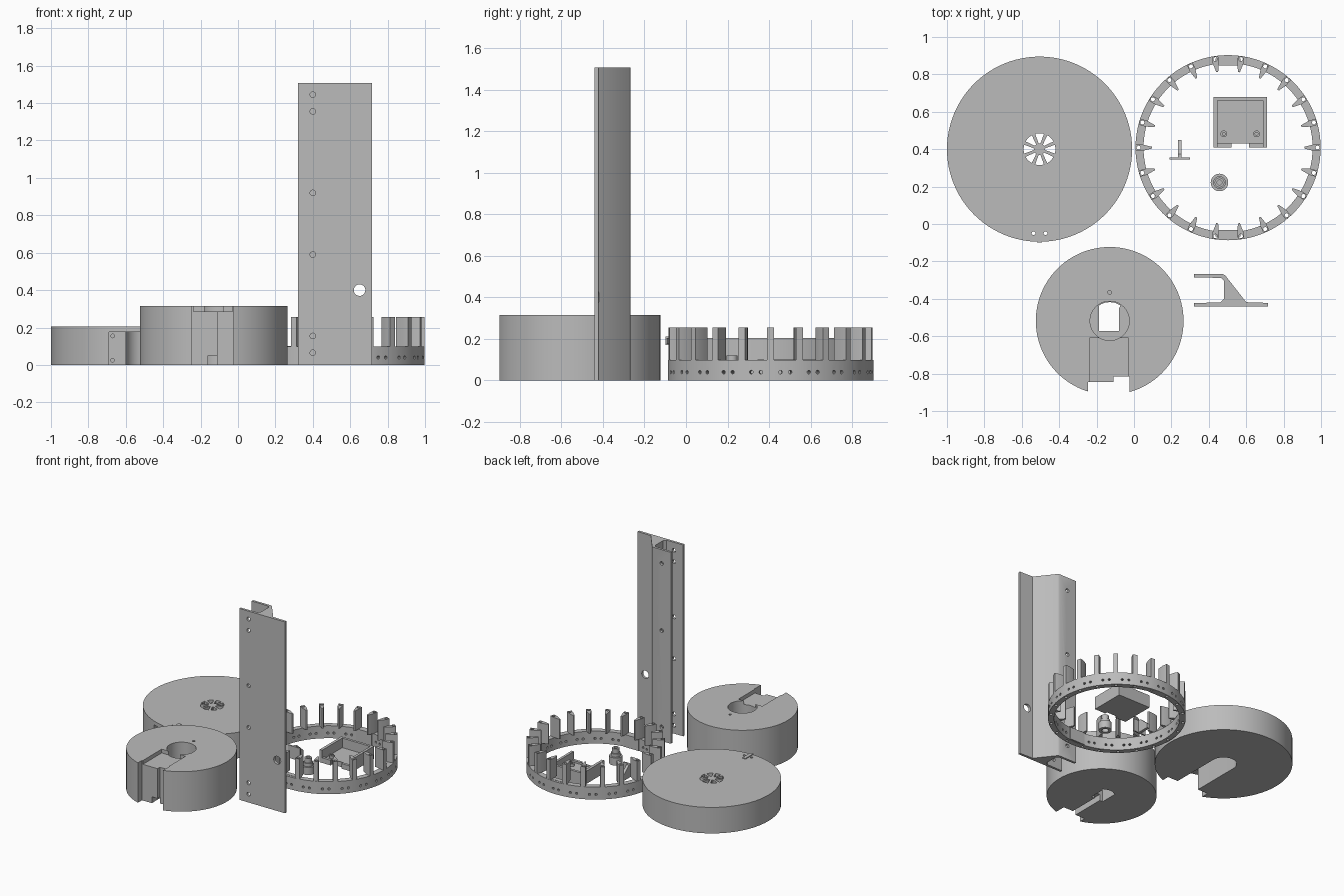
import bpy, bmesh, math
from mathutils import Matrix, Vector

if "Cube" in bpy.data.objects:
    bpy.data.objects.remove(bpy.data.objects["Cube"])

grey = bpy.data.materials.new("plain_grey")
grey.diffuse_color = (0.5, 0.5, 0.5, 1)
grey.use_nodes = True
grey.node_tree.nodes["Principled BSDF"].inputs["Base Color"].default_value = grey.diffuse_color


def finish(name, bm):
    bmesh.ops.recalc_face_normals(bm, faces=bm.faces)
    me = bpy.data.meshes.new(name)
    bm.to_mesh(me)
    bm.free()
    ob = bpy.data.objects.new(name, me)
    bpy.context.collection.objects.link(ob)
    me.materials.append(grey)
    return ob


def prism(name, pts, z0, z1):
    bm = bmesh.new()
    lo = [bm.verts.new((x, y, z0)) for x, y in pts]
    hi = [bm.verts.new((x, y, z1)) for x, y in pts]
    bm.faces.new(lo)
    bm.faces.new(hi)
    n = len(pts)
    for i in range(n):
        j = (i + 1) % n
        bm.faces.new((lo[i], lo[j], hi[j], hi[i]))
    return finish(name, bm)


def box(name, x0, x1, y0, y1, z0, z1):
    return prism(name, [(x0, y0), (x1, y0), (x1, y1), (x0, y1)], z0, z1)


def arc(cx, cy, r, a0, a1, n):
    return [(cx + r * math.cos(a0 + (a1 - a0) * i / n),
             cy + r * math.sin(a0 + (a1 - a0) * i / n)) for i in range(n + 1)]


def disc(name, cx, cy, r, z0, z1, n=24):
    return prism(name, arc(cx, cy, r, 0, math.tau, n)[:-1], z0, z1)


def rod(center, direction, r, length, n=14):
    # cylinder along any direction, used for drilling
    bm = bmesh.new()
    m = Matrix.Translation(center) @ Vector(direction).to_track_quat('Z', 'Y').to_matrix().to_4x4()
    bmesh.ops.create_cone(bm, cap_ends=True, segments=n, radius1=r, radius2=r, depth=length, matrix=m)
    return finish("drill", bm)


def cut(ob, cutters):
    # joins separate cutters into one, subtracts it and removes it
    bm = bmesh.new()
    for c in cutters:
        bm.from_mesh(c.data)
        bpy.data.objects.remove(c)
    tool = finish("cutter", bm)
    mod = ob.modifiers.new("cut", 'BOOLEAN')
    mod.operation, mod.solver, mod.object = 'DIFFERENCE', 'EXACT', tool
    bpy.context.view_layer.objects.active = ob
    bpy.ops.object.modifier_apply(modifier=mod.name)
    bpy.data.objects.remove(tool)


# Wide lid with a stepped slot underneath and a petal vent
LX, LY = -0.505, 0.40
lid = disc("wide_lid", LX, LY, 0.495, 0, 0.205, 96)
cut(lid, [box("c", -0.69, -0.32, -0.2, 0.0, -0.1, 0.175)])
slot = [(LX - 0.095, -0.05)] + arc(LX, LY, 0.095, math.pi, 0, 20) + [(LX + 0.095, -0.05)]
cut(lid, [prism("c", slot, -0.1, 0.18)])
petals = []
for k in range(8):
    a = k * math.tau / 8
    petals.append(prism("c", arc(LX, LY, 0.085, a - 0.28, a + 0.28, 6)
                        + arc(LX, LY, 0.03, a + 0.15, a - 0.15, 2), 0.1, 0.3))
cut(lid, petals)
cut(lid, [rod((x, 0, z), (0, 1, 0), 0.01, 0.08) for x in (-0.67, -0.34) for z in (0.025, 0.155)]
    + [rod((LX + s * 0.032, -0.05, 0.2), (0, 0, 1), 0.01, 0.2) for s in (-1, 1)])
box("lid_latch", LX - 0.014, LX + 0.014, -0.098, 0, 0.17, 0.211)

# Tall drum with front notch, top pocket and centre well
DX, DY = -0.13, -0.518
drum = disc("tall_drum", DX, DY, 0.395, 0, 0.315, 96)
cut(drum, [prism("c", [(-0.245, -1), (-0.025, -1), (-0.025, -0.815), (-0.11, -0.815),
                       (-0.11, -0.845), (-0.245, -0.845)], -0.1, 0.5)])
cut(drum, [box("c", -0.238, -0.03, -0.9, -0.61, 0.285, 0.5)])
cut(drum, [disc("c", DX, DY, 0.105, 0.16, 0.5, 40)])
opening = [(-0.187, -0.573), (-0.08, -0.573), (-0.08, -0.45)] \
    + arc(DX, DY, 0.1, math.radians(55), math.radians(125), 10) + [(-0.187, -0.45)]
cut(drum, [prism("c", opening, -0.1, 0.25)])
cut(drum, [box("c", -0.16, -0.11, -1, -0.55, -0.1, 0.05)])
cut(drum, [rod((DX, y, 0.3), (0, 0, 1), 0.01, 0.1) for y in (-0.365, -0.59)])

# Upright column: front plate, sloping web and rear flange in one profile
column = prism("upright_column", [
    (0.32, -0.44), (0.717, -0.44), (0.717, -0.422), (0.60, -0.418), (0.487, -0.274),
    (0.475, -0.268), (0.32, -0.268), (0.32, -0.286), (0.465, -0.288), (0.48, -0.303),
    (0.48, -0.40), (0.462, -0.42), (0.32, -0.422)], 0, 1.508)
cut(column, [rod((0.40, -0.44, z), (0, 1, 0), 0.015, 0.1)
             for z in (0.065, 0.155, 0.59, 0.92, 1.355, 1.445)]
    + [rod((0.40, -0.27, z), (0, 1, 0), 0.015, 0.1) for z in (0.11, 0.87, 1.40)]
    + [rod((0.65, -0.44, 0.40), (0, 1, 0), 0.031, 0.2, 24)])

# Low ring drilled around the rim and under each post
RX, RY, N = 0.503, 0.408, 22
step = math.tau / N
ring = disc("post_ring", RX, RY, 0.495, 0, 0.098, 88)
cut(ring, [disc("c", RX, RY, 0.452, -0.1, 0.3, 88)])
drills = []
for k in range(N):
    a = k * step
    drills.append(rod((RX + 0.478 * math.cos(a), RY + 0.478 * math.sin(a), 0.05), (0, 0, 1), 0.011, 0.3))
    for s in (-1, 1):
        b = a + s * step / 3
        d = Vector((math.cos(b), math.sin(b), 0))
        drills.append(rod(Vector((RX, RY, 0.04)) + d * 0.473, d, 0.009, 0.1, 10))
cut(ring, drills)

# Wedge posts around the ring
post = prism("ring_post", [(0.408, -0.005), (0.408, 0.005), (0.458, 0.017), (0.494, 0.017),
                           (0.494, -0.017), (0.458, -0.017)], 0.098, 0.255)
cut(post, [rod((0.478, 0, 0.2), (0, 0, 1), 0.011, 0.5)])
post.location = (RX, RY, 0)
for k in range(1, N):
    p = post.copy()
    p.rotation_euler.z = k * step
    bpy.context.collection.objects.link(p)

# Flat pads inside the ring, front and back
for s in (-1, 1):
    ya, yb = sorted((RY + s * 0.44, RY + s * 0.476))
    box("ring_pad", 0.437, 0.569, ya, yb, 0.002, 0.1)

# Shallow tray with two screw bosses
tray = box("tray", 0.425, 0.71, 0.41, 0.68, 0, 0.1)
cut(tray, [box("c", 0.447, 0.69, 0.432, 0.66, 0.025, 0.2)])
cut(tray, [box("c", 0.447, 0.69, 0.35, 0.45, 0.04, 0.2)])
cut(tray, [box("c", 0.52, 0.615, 0.35, 0.43, -0.1, 0.2)])
for x in (0.48, 0.655):
    boss = disc("tray_boss", x, 0.482, 0.018, 0.02, 0.045)
    cut(boss, [disc("c", x, 0.482, 0.008, 0.03, 0.2, 12)])

# Small bracket: back plate with a sloping rib
box("bracket_plate", 0.19, 0.30, 0.344, 0.355, 0, 0.1)
rib = prism("bracket_rib", [(0.355, 0), (0.45, 0), (0.45, 0.035), (0.375, 0.1), (0.355, 0.1)], 0.234, 0.255)
rib.data.transform(Matrix(((0, 0, 1, 0), (1, 0, 0, 0), (0, 1, 0, 0), (0, 0, 0, 1))))

# Stepped knob with a blind bore
knob = disc("knob", 0.457, 0.222, 0.047, 0, 0.06, 32)
disc("knob_neck", 0.457, 0.222, 0.034, 0.055, 0.085, 32)
top = disc("knob_top", 0.457, 0.222, 0.026, 0.08, 0.12, 32)
cut(top, [disc("c", 0.457, 0.222, 0.013, 0.09, 0.2, 16)])
cut(knob, [disc("c", 0.457, 0.222, 0.025, -0.1, 0.04, 24)])

# Smooth the round walls, keep edges sharp
bpy.ops.object.select_all(action='SELECT')
bpy.ops.object.shade_smooth_by_angle(angle=math.radians(30))
